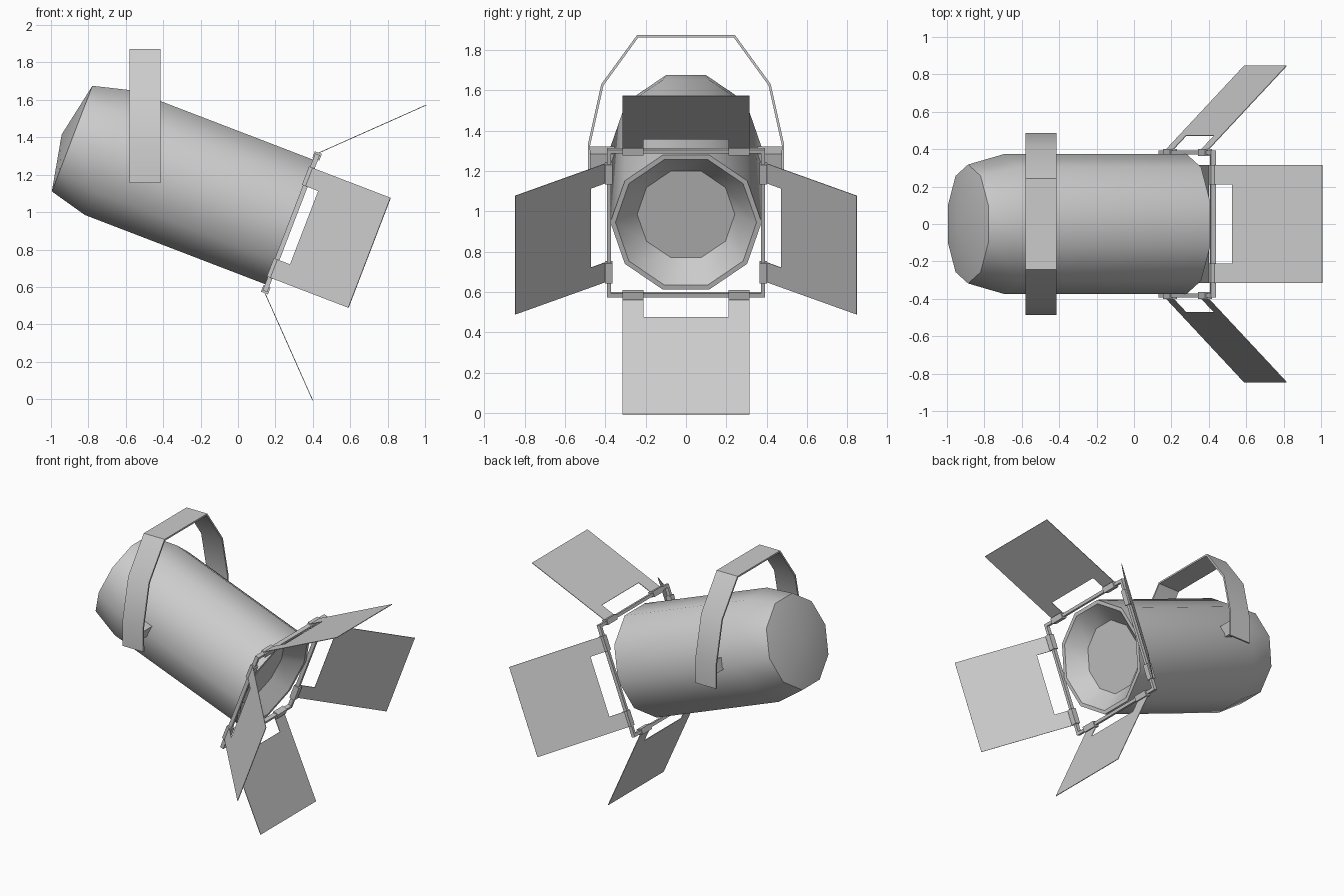
import bpy, bmesh, math
from mathutils import Matrix, Vector

if "Cube" in bpy.data.objects:
    bpy.data.objects.remove(bpy.data.objects["Cube"])

# Lamp frame: local X = beam axis, Y = sideways, Z = up; origin at the front rim
LAMP = Matrix.Translation((0.28, 0, 0.945)) @ Matrix.Rotation(math.radians(21), 4, 'Y')
SIDES = 10


def finish(bm, name, mat=Matrix(), angle=40):
    bmesh.ops.recalc_face_normals(bm, faces=bm.faces)
    bm.transform(mat)
    me = bpy.data.meshes.new(name)
    bm.to_mesh(me)
    bm.free()
    ob = bpy.data.objects.new(name, me)
    bpy.context.collection.objects.link(ob)
    bpy.ops.object.select_all(action='DESELECT')
    ob.select_set(True)
    bpy.context.view_layer.objects.active = ob
    bpy.ops.object.shade_smooth_by_angle(angle=math.radians(angle))
    return ob


def box(bm, lo, hi):
    lo, hi = Vector(lo), Vector(hi)
    m = Matrix.Translation((lo + hi) / 2) @ Matrix.Diagonal((*(hi - lo), 1))
    bmesh.ops.create_cube(bm, size=1, matrix=m)


def prism(bm, pts, offset):
    # Closed outline pushed along an offset vector
    a = [bm.verts.new(p) for p in pts]
    b = [bm.verts.new(Vector(p) + Vector(offset)) for p in pts]
    bm.faces.new(a)
    bm.faces.new(b[::-1])
    for i in range(len(a)):
        j = (i + 1) % len(a)
        bm.faces.new((a[i], b[i], b[j], a[j]))


# Lamp can: turned profile (x, radius) from rear tip, round the lip, to the lens
profile = [(-1.25, 0.318), (-1.04, 0.375), (0, 0.375), (0, 0.35), (-0.11, 0.242)]
bm = bmesh.new()
rings = []
for x, r in profile:
    rings.append([bm.verts.new((x, r * math.cos(math.tau * k / SIDES),
                                r * math.sin(math.tau * k / SIDES))) for k in range(SIDES)])
tip = bm.verts.new((-1.31, 0, 0))
for k in range(SIDES):
    n = (k + 1) % SIDES
    bm.faces.new((tip, rings[0][k], rings[0][n]))
    for a, b in zip(rings, rings[1:]):
        bm.faces.new((a[k], b[k], b[n], a[n]))
bm.faces.new(rings[-1])
finish(bm, "lamp_can", LAMP)

# Four sides of the barn door set: frame bar, two hinges and a notched flap each
c = math.sqrt(0.5)
for i, side in enumerate(("top", "left", "bottom", "right")):
    mat = LAMP @ Matrix.Rotation(i * math.pi / 2, 4, 'X')

    bm = bmesh.new()
    box(bm, (-0.008, -0.392, 0.372), (0.018, 0.372, 0.392))
    finish(bm, "frame_bar_" + side, mat)

    bm = bmesh.new()
    for s in (-1, 1):
        y0, y1 = sorted((s * 0.21, s * 0.315))
        box(bm, (-0.014, y0, 0.364), (0.026, y1, 0.402))
    finish(bm, "hinges_" + side, mat)

    outline = [(0, -0.315), (0.65, -0.315), (0.65, 0.315), (0, 0.315),
               (0, 0.21), (0.122, 0.21), (0.122, -0.21), (0, -0.21)]
    bm = bmesh.new()
    prism(bm, [(-0.005 + d * c, y, 0.385 + d * c) for d, y in outline],
          (-0.004 * c, 0, 0.004 * c))
    finish(bm, "flap_" + side, mat, 30)

# Hanging yoke: bent flat strip
outer = [(0.485, 1.155), (0.487, 1.33), (0.42, 1.63), (0.243, 1.873)]
inner = [(0.473, 1.155), (0.475, 1.328), (0.409, 1.624), (0.237, 1.861)]
arch = lambda p: p + [(-y, z) for y, z in reversed(p)]
bm = bmesh.new()
prism(bm, [(-0.58, y, z) for y, z in arch(outer) + arch(inner)[::-1]], (0.165, 0, 0))
finish(bm, "yoke", angle=45)

# Pivot blocks joining the yoke to the can
for s, side in ((-1, "right"), (1, "left")):
    bm = bmesh.new()
    y0, y1 = sorted((s * 0.34, s * 0.476))
    box(bm, (-0.05, y0, -0.04), (0.05, y1, 0.04))
    finish(bm, "pivot_" + side,
           Matrix.Translation((-0.497, 0, 1.265)) @ Matrix.Rotation(math.radians(21), 4, 'Y'))
